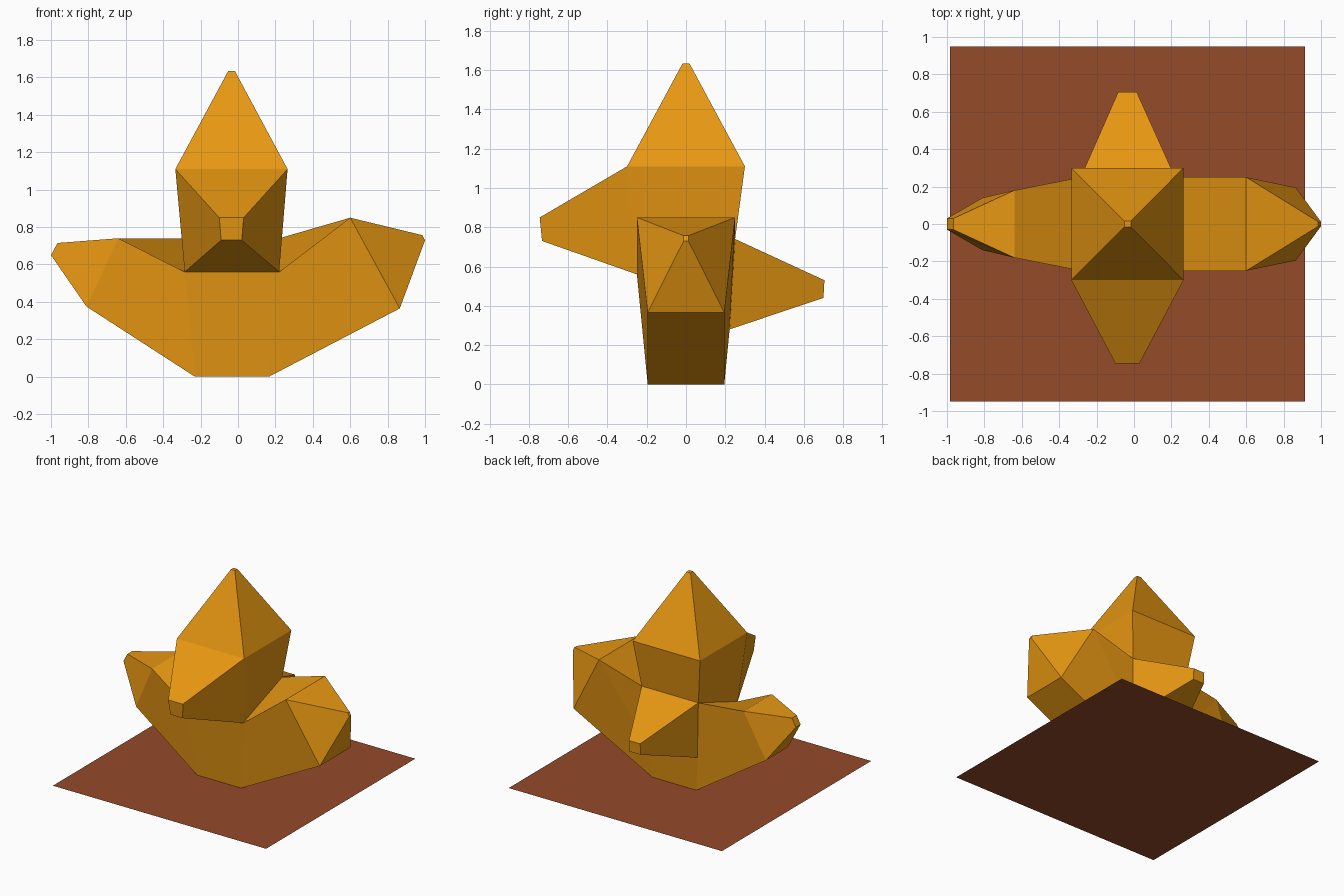
import bpy, bmesh

if "Cube" in bpy.data.objects:
    bpy.data.objects.remove(bpy.data.objects["Cube"])


def material(name, rgb):
    m = bpy.data.materials.new(name)
    m.diffuse_color = (*rgb, 1)
    m.use_nodes = True
    m.node_tree.nodes["Principled BSDF"].inputs["Base Color"].default_value = m.diffuse_color
    return m


def finish(bm, name, mat):
    bmesh.ops.recalc_face_normals(bm, faces=bm.faces[:])
    me = bpy.data.meshes.new(name)
    bm.to_mesh(me)
    bm.free()
    me.materials.append(mat)
    ob = bpy.data.objects.new(name, me)
    bpy.context.collection.objects.link(ob)
    return ob


orange = material("orange", (0.80, 0.31, 0.006))
brown = material("brown", (0.30, 0.070, 0.023))

bm = bmesh.new()


def edge_x(x0, x1, y, z):
    """Pair of vertices along x: left, right."""
    return [bm.verts.new((x, y, z)) for x in (x0, x1)]


def edge_y(x, w, z):
    """Pair of vertices across y: front, back."""
    return [bm.verts.new((x, y, z)) for y in (-w, w)]


def bridge(a, b):
    """Skin two closed loops; repeated vertices collapse to triangles."""
    for i in range(len(a)):
        j = (i + 1) % len(a)
        bm.faces.new(list(dict.fromkeys((a[i], a[j], b[j], b[i]))))


# Core corner pairs: base, waist (higher at the back), shoulder
base_f, base_b = edge_x(-0.23, 0.165, -0.195, 0), edge_x(-0.23, 0.165, 0.195, 0)
mid_b = edge_x(-0.257, 0.192, 0.222, 0.28)
waist_f, waist_b = edge_x(-0.285, 0.22, -0.25, 0.56), edge_x(-0.285, 0.22, 0.25, 0.74)
top_f, top_b = edge_x(-0.335, 0.265, -0.30, 1.11), edge_x(-0.335, 0.265, 0.30, 1.11)

# Core walls that carry no spike
for a, b in ((base_f, waist_f), (base_b, mid_b), (waist_b, top_b)):
    bm.faces.new((a[0], a[1], b[1], b[0]))
for s in (0, 1):
    bm.faces.new((waist_f[s], waist_b[s], top_b[s], top_f[s]))


def spike(lo, hi, tip_lo, tip_hi):
    root, tip = [*lo, *reversed(hi)], [*tip_lo, *reversed(tip_hi)]
    bridge(root, tip)
    bm.faces.new(tip)


# Top point, front beak and back tail
spike(top_f, top_b, edge_x(-0.052, -0.017, -0.017, 1.635),
      edge_x(-0.052, -0.017, 0.017, 1.635))
spike(waist_f, top_f, edge_x(-0.09, 0.02, -0.733, 0.73),
      edge_x(-0.10, 0.03, -0.745, 0.85))
spike(mid_b, waist_b, edge_x(-0.085, 0.015, 0.70, 0.44),
      edge_x(-0.085, 0.015, 0.705, 0.53))

# Two side arms: (x, half width, z) for elbow bottom, elbow top, tip bottom, tip top
arms = (((-0.81, 0.14, 0.375), (-0.64, 0.18, 0.74), (-1.0, 0.03, 0.65), (-0.965, 0.03, 0.715)),
        ((0.865, 0.195, 0.365), (0.60, 0.25, 0.85), (1.0, 0.012, 0.73), (0.985, 0.012, 0.757)))
for s, arm in enumerate(arms):
    eb, et, tb, tt = (edge_y(*p) for p in arm)
    bridge([base_f[s], waist_f[s], waist_b[s], mid_b[s], base_b[s]],
           [eb[0], et[0], et[1], et[1], eb[1]])
    spike(eb, et, tb, tt)

finish(bm, "spiked_body", orange)

# Flat floor panel
bm = bmesh.new()
bm.faces.new([bm.verts.new((x, y, 0)) for x, y in
              ((-0.985, -0.95), (0.915, -0.95), (0.915, 0.95), (-0.985, 0.95))])
finish(bm, "floor_panel", brown)
